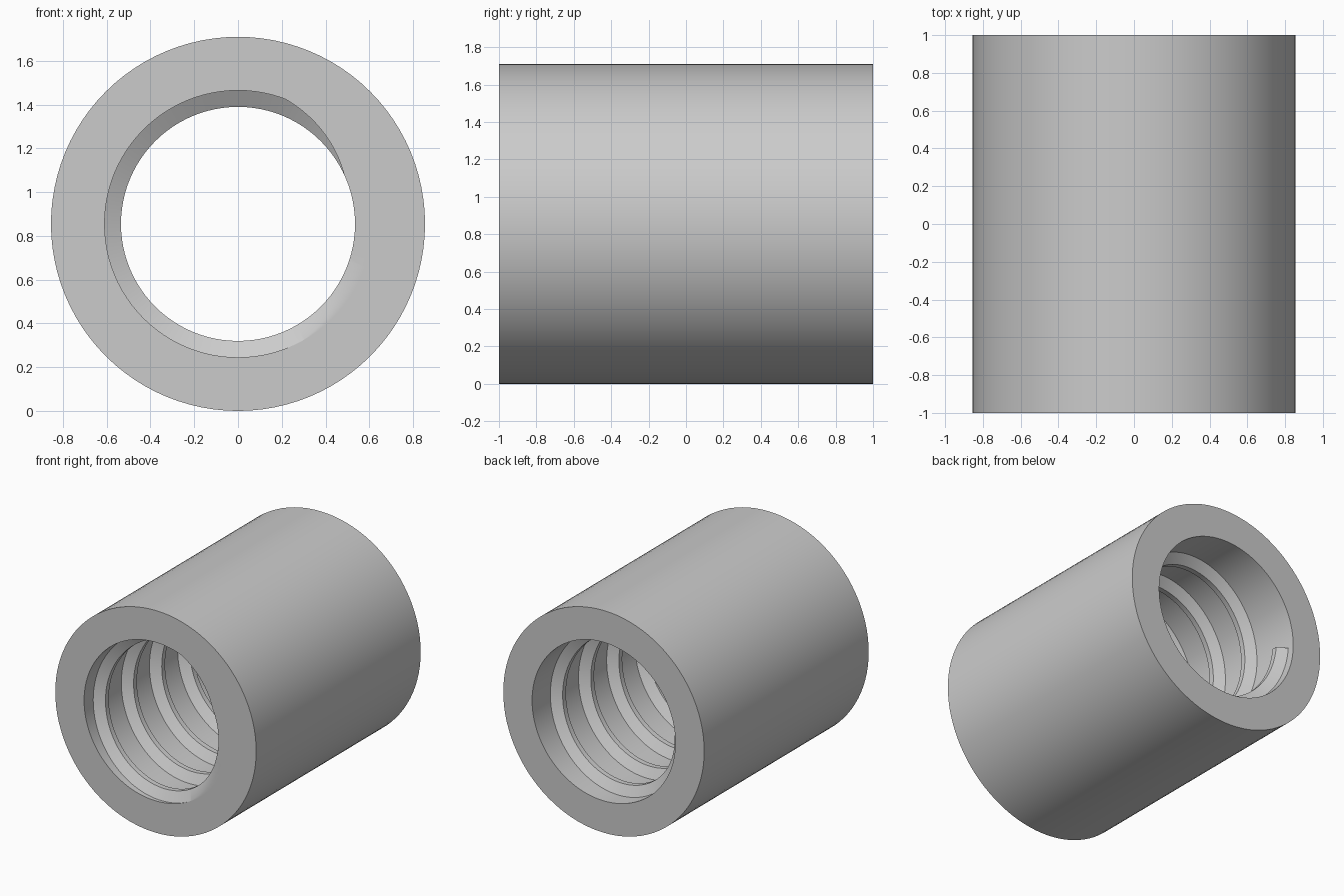
import bpy
import bmesh
from math import sin, cos, pi, radians

SIDES = 96            # facets round the tube
OUTER, BORE, CREST = 0.855, 0.61, 0.535
HALF = 1.0            # half the length
PITCH = 0.342
BASE_HALF, CREST_HALF = 0.062, 0.02

cube = bpy.data.objects.get("Cube")
if cube:
    bpy.data.objects.remove(cube, do_unlink=True)

grey = bpy.data.materials.new("plain_grey")
grey.use_nodes = True
colour = (0.6, 0.6, 0.6, 1)
grey.diffuse_color = colour
grey.node_tree.nodes["Principled BSDF"].inputs["Base Color"].default_value = colour


def section(bm, step, profile):
    """Place (radius, y) points in the radial plane at the given step."""
    a = 2 * pi * step / SIDES
    return [bm.verts.new((r * cos(a), y, OUTER + r * sin(a))) for r, y in profile]


def skin(bm, rings, closed):
    """Join neighbouring sections with quads."""
    following = rings[1:] + (rings[:1] if closed else [])
    for a, b in zip(rings, following):
        for i in range(len(a)):
            j = (i + 1) % len(a)
            bm.faces.new((a[i], a[j], b[j], b[i]))


def finish(bm, name):
    bmesh.ops.recalc_face_normals(bm, faces=bm.faces[:])
    mesh = bpy.data.meshes.new(name)
    bm.to_mesh(mesh)
    bm.free()
    mesh.materials.append(grey)
    obj = bpy.data.objects.new(name, mesh)
    bpy.context.collection.objects.link(obj)
    bpy.ops.object.select_all(action='DESELECT')
    obj.select_set(True)
    bpy.context.view_layer.objects.active = obj
    bpy.ops.object.shade_smooth_by_angle(angle=radians(30))


# Tube: a rectangular section turned about the long axis
bm = bmesh.new()
wall = [(OUTER, -HALF), (OUTER, HALF), (BORE, HALF), (BORE, -HALF)]
skin(bm, [section(bm, s, wall) for s in range(SIDES)], True)
finish(bm, "tube_body")

# Thread: a right-handed trapezoid ridge, ending square inside the back
bm = bmesh.new()
rings = []
for step in range(-SIDES // 2, 5 * SIDES + SIDES // 2 + 1):
    y = -HALF + PITCH * (step / SIDES + 0.011)
    ridge = [(BORE, y - BASE_HALF), (CREST, y - CREST_HALF),
             (CREST, y + CREST_HALF), (BORE, y + BASE_HALF)]
    rings.append(section(bm, -step, ridge))
skin(bm, rings, False)
bm.faces.new(rings[0])
bm.faces.new(rings[-1])

# Trim the ridge flush with the front end and cap the cut
cut = bmesh.ops.bisect_plane(
    bm, geom=bm.verts[:] + bm.edges[:] + bm.faces[:], dist=1e-6,
    plane_co=(0, -HALF, 0), plane_no=(0, -1, 0), clear_outer=True)
edges = [e for e in cut["geom_cut"] if isinstance(e, bmesh.types.BMEdge)]
bmesh.ops.triangle_fill(bm, edges=edges, use_beauty=True)
finish(bm, "inner_thread")
